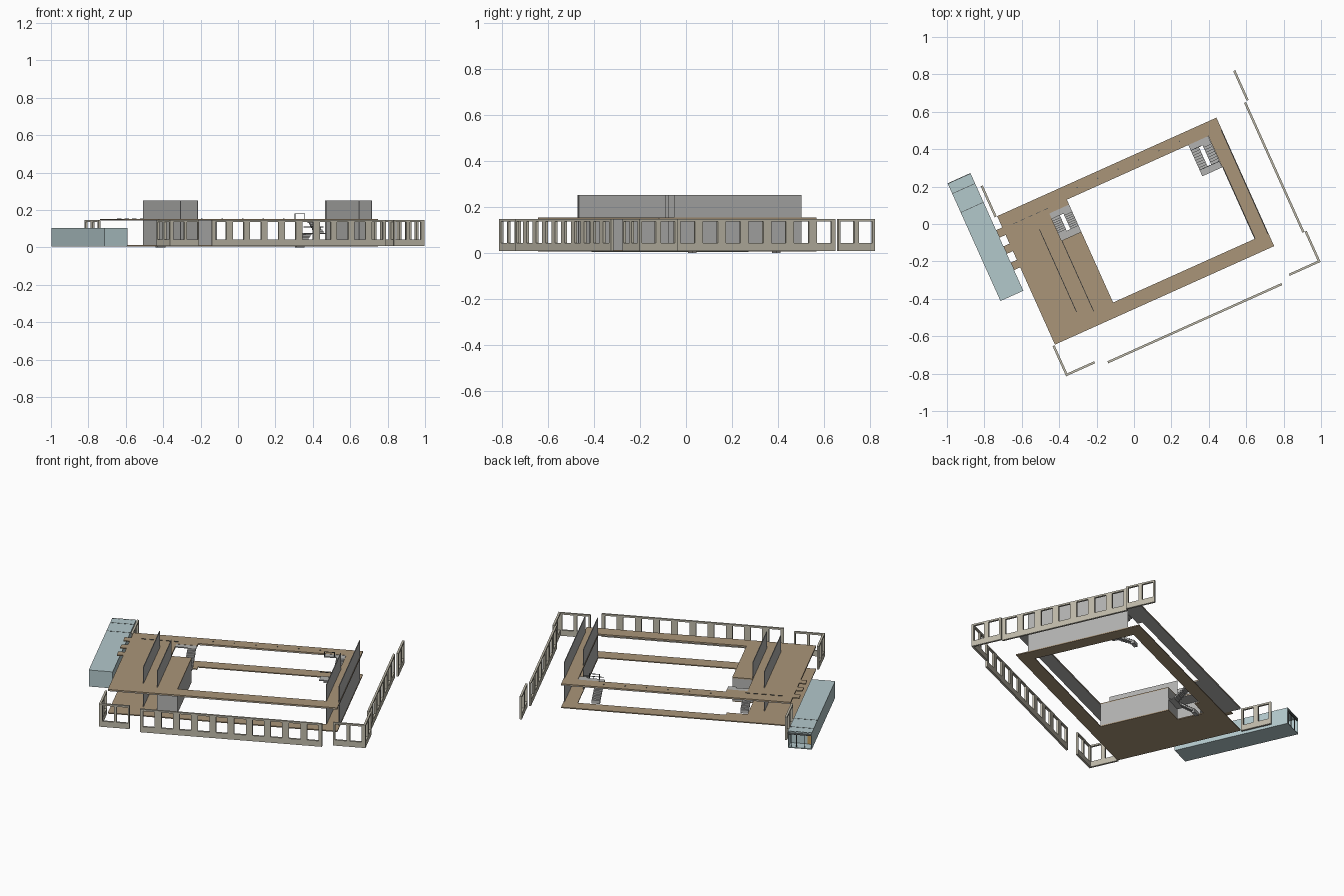
import bpy, bmesh, math
from mathutils import Matrix, Vector

if "Cube" in bpy.data.objects:
    bpy.data.objects.remove(bpy.data.objects["Cube"])

ROT = Matrix.Rotation(math.radians(24.2), 4, 'Z')   # whole plan is turned


def material(name, r, g, b):
    m = bpy.data.materials.new(name)
    m.diffuse_color = (r, g, b, 1)
    m.use_nodes = True
    m.node_tree.nodes["Principled BSDF"].inputs["Base Color"].default_value = m.diffuse_color
    return m


BROWN = material("floor_brown", 0.40, 0.30, 0.19)
BEIGE = material("facade_beige", 0.52, 0.49, 0.40)
TEAL = material("annex_teal", 0.45, 0.58, 0.60)
GREY = material("wall_grey", 0.45, 0.45, 0.44)
DARK = material("frame_dark", 0.08, 0.09, 0.09)
WOOD = material("door_ochre", 0.55, 0.33, 0.10)


def boxes(name, items, mat):
    """One object from axis-aligned boxes (u0, u1, v0, v1, z0, z1) in plan space."""
    bm = bmesh.new()
    for u0, u1, v0, v1, z0, z1 in items:
        m = Matrix.Translation(((u0 + u1) / 2, (v0 + v1) / 2, (z0 + z1) / 2))
        m = m @ Matrix.Diagonal((abs(u1 - u0), abs(v1 - v0), abs(z1 - z0), 1))
        bmesh.ops.create_cube(bm, size=1, matrix=ROT @ m)
    me = bpy.data.meshes.new(name)
    bm.to_mesh(me)
    bm.free()
    ob = bpy.data.objects.new(name, me)
    me.materials.append(mat)
    bpy.context.collection.objects.link(ob)
    return ob


# Floor plan limits
U0, U1, V0, V1 = -0.65, 0.635, -0.415, 0.338         # outer edge
H0, H1, K0, K1 = -0.274, 0.555, -0.337, 0.266        # courtyard
C0, CB, CT = -0.39, 0.078, 0.237                     # left stair core


def ring(z0, z1):
    plan = [(U0, U1, V0, K0), (U0, U1, K1, V1), (H1, U1, K0, K1),
            (U0, C0, K0, K1), (C0, H0, K0, CB), (C0, H0, CT, K1)]
    return [p + (z0, z1) for p in plan]


TABS = [(-0.686, U0, v - 0.022, v + 0.022) for v in (0.06, 0.155, 0.25)]

# Floors: ground ring, upper ring with tabs and grey ceiling
boxes("ground_floor", ring(0.006, 0.012), BROWN)
boxes("upper_floor", ring(0.147, 0.153) + [t + (0.147, 0.153) for t in TABS], BROWN)
boxes("upper_ceiling", ring(0.143, 0.147), GREY)

# Partition walls, passing through both storeys
T = 0.004
tall = [(-0.473, -0.304, 0.18), (-0.388, K0, CB), (H1 + T, K0, 0.083), (U1 - T, -0.341, 0.268)]
walls = []
for u, a, b in tall:
    walls += [(u - T / 2, u + T / 2, a, b, 0.012, 0.143),
              (u - T / 2, u + T / 2, a, b, 0.153, 0.252)]
boxes("partition_walls", walls, GREY)

# Ground-storey room beside the courtyard
boxes("courtyard_room", [(H0 - T, H0, K0, CB, 0.012, 0.143),
                         (C0 + T, H0 - T, K0, K0 + T, 0.012, 0.143),
                         (C0 + T, H0 - T, CB - T, CB, 0.012, 0.143)], GREY)

# Short column stubs along the north strip
boxes("column_stubs", [(-0.59 + i * 0.045, -0.565 + i * 0.045, 0.264, 0.267, 0.153, 0.156)
                       for i in range(5)]
      + [(-0.2 + i * 0.12, -0.194 + i * 0.12, 0.30, 0.306, 0.153, 0.156) for i in range(6)], DARK)


# Exploded window facades
def facade(name, axis, line, a, b, n, win=0.065, t=0.012, z0=0.008, z1=0.147):
    sill, head = 0.042, 0.137
    spans = [(a, b, z0, sill), (a, b, head, z1)]
    pitch = (b - a) / n
    edges = [a]
    for i in range(n):
        c = a + (i + 0.5) * pitch
        edges += [c - win / 2, c + win / 2]
    edges.append(b)
    spans += [(p, q, sill, head) for p, q in zip(edges[::2], edges[1::2])]
    lo, hi = line - t / 2, line + t / 2
    if axis == 'u':
        items = [(p, q, lo, hi, r, s) for p, q, r, s in spans]
    else:
        items = [(lo, hi, p, q, r, s) for p, q, r, s in spans]
    boxes(name, items, BEIGE)


facade("south_facade", 'u', -0.617, -0.431, 0.589, 10)
facade("east_facade", 'v', 0.808, -0.412, 0.349, 7, win=0.07)
facade("southeast_corner_south", 'u', -0.588, 0.646, 0.815, 2)
facade("southeast_corner_east", 'v', 0.821, -0.594, -0.412, 2)
facade("northeast_facade", 'v', 0.825, 0.354, 0.528, 2)
facade("southwest_corner_south", 'u', -0.588, -0.653, -0.495, 2)
facade("southwest_corner_west", 'v', -0.659, -0.594, -0.417, 2)
facade("northwest_facade", 'v', -0.659, 0.338, 0.520, 2)


# Two-flight stairs with a half landing and a slot between flights
def stair(name, u0, u1, v0, v1, rail):
    w, gap = 0.047, 0.115 - 2 * 0.047
    land, top = v0 + 0.036, v1 - 0.032
    n, mid = 8, 0.078
    run = (top - land) / n
    items = [(u0, u1, v0, land, mid - 0.006, mid),
             (u0, u1, top, v1, 0.146, 0.152),
             (u0, u0 + w, top - 0.02, top, 0.0, 0.012)]
    for i in range(n):
        z = 0.012 + (i + 1) * (mid - 0.012) / n
        y = top - i * run
        items.append((u0, u0 + w, y - run, y, z - 0.012, z))
        z = mid + (i + 1) * (0.152 - mid) / n
        y = land + i * run
        items.append((u1 - w, u1, y, y + run, z - 0.012, z))
    boxes(name, items, GREY)
    # handrail posts and top bars round the slot
    r = 0.0015
    if rail:
        um = (u0 + u1) / 2
        boxes(name + "_railing", [(um - r, um + r, top - r, top + r, 0.152, 0.18),
                                  (u0, u0 + 2 * r, top - r, top + r, 0.152, 0.18),
                                  (u0, um + r, top - r, top + r, 0.178, 0.181),
                                  (um - r, um + r, land - r, land + r, mid, 0.11),
                                  (u0, u1, land - r, land + r, 0.108, 0.111)], DARK)


stair("right_stair", 0.438, H1 - 0.001, 0.083, K1, True)
stair("left_stair", C0, H0, CB, CT, False)

# Annex: hollow teal shell, open at its north end
A0, A1, B0, B1, Z0, Z1, S = -0.820, -0.686, -0.083, 0.607, 0.004, 0.104, 0.005
boxes("annex_shell", [(A0, A1, B0, B1, Z1 - S, Z1), (A0, A1, B0, B1, Z0, Z0 + S),
                      (A0, A0 + S, B0, B1, Z0 + S, Z1 - S),
                      (A1 - S, A1, B0, B1, Z0 + S, Z1 - S),
                      (A0 + S, A1 - S, B0, B0 + S, Z0 + S, Z1 - S),
                      (A0 + S, A1 - S, 0.544, 0.548, Z0 + S, Z1 - S)], TEAL)
# Roof joints and glazed end frame
boxes("annex_joints", [(A0, A1, v - 0.0015, v + 0.0015, Z1, Z1 + 0.001)
                       for v in (0.436, 0.546, 0.604)], DARK)
boxes("annex_end_frame", [(A0 + S, A1 - S, 0.601, 0.606, 0.085, Z1 - S)]
      + [(u - 0.002, u + 0.002, 0.602, 0.606, Z0 + S, 0.085) for u in (-0.78, -0.735, -0.705)], DARK)
boxes("annex_door", [(-0.812, -0.785, 0.548, 0.551, Z0 + S, 0.075)], WOOD)
